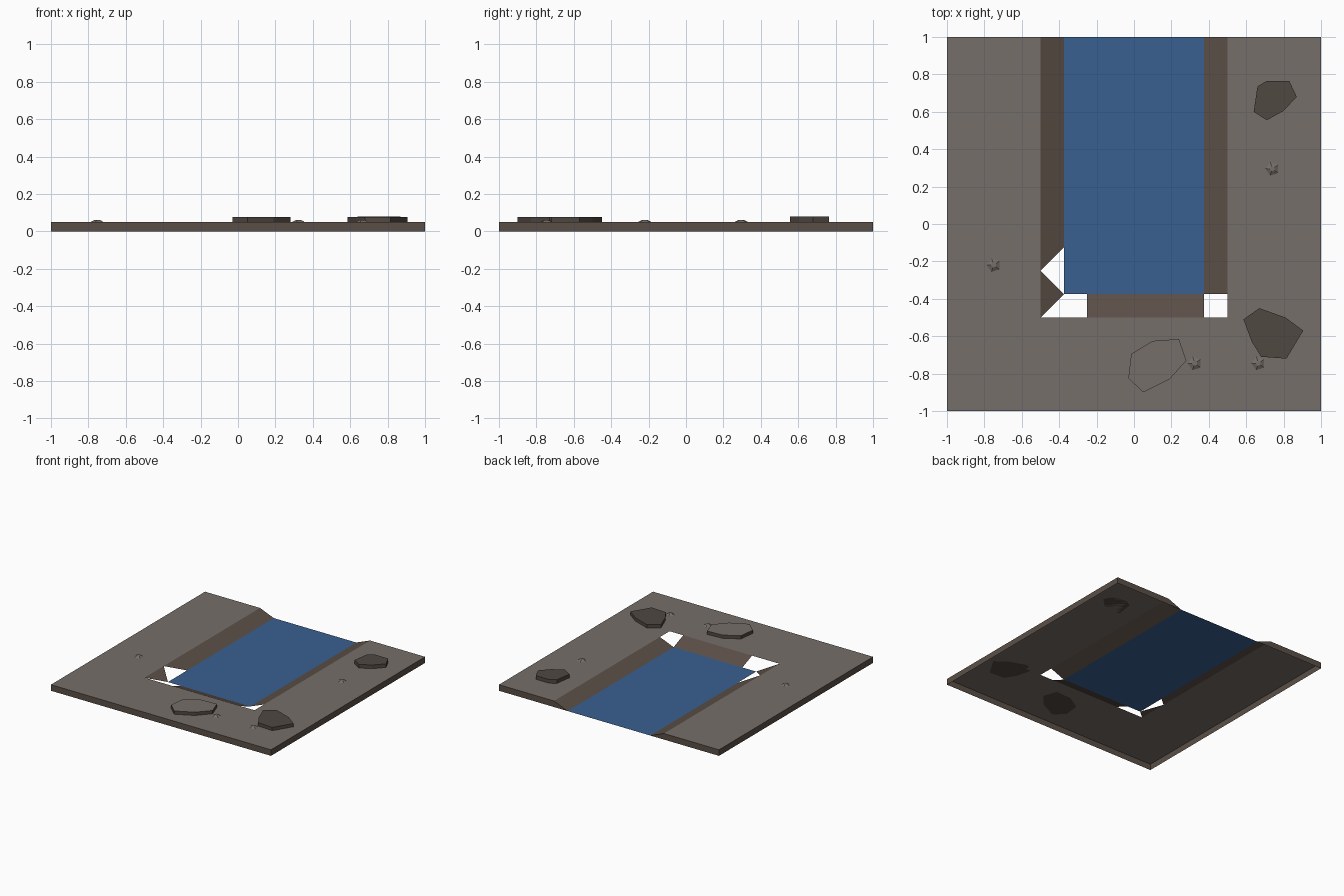
import bpy
import bmesh
from mathutils import Vector

cube = bpy.data.objects.get("Cube")
if cube:
    bpy.data.objects.remove(cube)


def material(name, rgb):
    linear = [((c / 255 + 0.055) / 1.055) ** 2.4 for c in rgb] + [1]
    mat = bpy.data.materials.new(name)
    mat.use_nodes = True
    mat.diffuse_color = linear
    mat.node_tree.nodes["Principled BSDF"].inputs["Base Color"].default_value = linear
    return mat


STONE = material("grey stone", (117, 110, 104))
DIRT = material("brown dirt", (91, 79, 71))
ROCK = material("dark rock", (80, 72, 66))
WATER = material("blue water", (57, 96, 145))

TOP = 0.05     # ground height
RIM = 0.5      # half width of the channel at ground level
BED = 0.375    # half width of the water


def make_object(name, bm, mats):
    mesh = bpy.data.meshes.new(name)
    bm.to_mesh(mesh)
    bm.free()
    for mat in mats:
        mesh.materials.append(mat)
    obj = bpy.data.objects.new(name, mesh)
    bpy.context.collection.objects.link(obj)
    return obj


def sheet(name, polygons, mat):
    """Open surface whose faces look upward, or outward when vertical."""
    bm = bmesh.new()
    for points in polygons:
        face = bm.faces.new([bm.verts.new(p) for p in points])
        face.normal_update()
        outward = Vector((0, 0, 1))
        if abs(face.normal.z) < 0.01:
            outward = face.calc_center_median()
            outward.z = 0
        if face.normal.dot(outward) < 0:
            face.normal_flip()
    bmesh.ops.remove_doubles(bm, verts=bm.verts, dist=0.0001)
    return make_object(name, bm, [mat])


def rect(x0, x1, y0, y1, z):
    return [(x0, y0, z), (x1, y0, z), (x1, y1, z), (x0, y1, z)]


def wall(a, b):
    return [(*a, 0), (*b, 0), (*b, TOP), (*a, TOP)]


# Ground around the channel
sheet("ground", [rect(-1, -RIM, -RIM, 1, TOP), rect(RIM, 1, -RIM, 1, TOP),
                 rect(-1, 1, -1, -RIM, TOP)], STONE)

# Outer walls, with the back one open at the channel
walls = [wall((-1, -1), (1, -1))]
for s in (-1, 1):
    walls.append(wall((s, -1), (s, 1)))
    walls.append([(s, 1, 0), (s * BED, 1, 0), (s * RIM, 1, TOP), (s, 1, TOP)])
sheet("outer_walls", walls, DIRT)

# Water
sheet("water", [rect(-BED, BED, -BED, 1, 0)], WATER)

# Sloping banks, with gaps at the corners
sheet("left_bank", [[(RIM, -BED, TOP), (RIM, 1, TOP), (BED, 1, 0), (BED, -BED, 0)]], DIRT)
sheet("front_bank", [[(-0.25, -RIM, TOP), (BED, -RIM, TOP),
                      (BED, -BED, 0), (-0.25, -BED, 0)]], DIRT)
sheet("right_bank", [
    [(-RIM, 1, TOP), (-RIM, -0.25, TOP), (-BED, -0.125, 0), (-BED, 1, 0)],
    [(-RIM, -0.25, TOP), (-RIM, -RIM, TOP), (-BED, -BED, 0)]], DIRT)


# Flat rocks, extruded from outlines
def flat_rock(name, outline, height, top_slot):
    bm = bmesh.new()
    base = bm.faces.new([bm.verts.new((x, y, TOP)) for x, y in outline])
    result = bmesh.ops.extrude_face_region(bm, geom=[base], use_keep_orig=True)
    raised = [g for g in result["geom"] if isinstance(g, bmesh.types.BMVert)]
    bmesh.ops.translate(bm, verts=raised, vec=(0, 0, height))
    bmesh.ops.recalc_face_normals(bm, faces=bm.faces)
    for face in bm.faces:
        face.material_index = top_slot if face.normal.z > 0.5 else 0
    make_object(name, bm, [ROCK, STONE])


flat_rock("back_rock", [(0.66, 0.735), (0.71, 0.765), (0.83, 0.765), (0.87, 0.68),
                        (0.80, 0.605), (0.71, 0.555), (0.64, 0.6)], 0.03, 0)
flat_rock("corner_rock", [(0.585, -0.51), (0.67, -0.45), (0.81, -0.5), (0.905, -0.57),
                          (0.815, -0.72), (0.68, -0.71), (0.63, -0.63)], 0.027, 0)
flat_rock("front_rock", [(-0.015, -0.695), (0.1, -0.625), (0.24, -0.615), (0.28, -0.73),
                         (0.19, -0.83), (0.05, -0.9), (-0.03, -0.825)], 0.027, 1)

# Low five-sided pebbles
for i, (x, y) in enumerate([(0.74, 0.295), (0.325, -0.745), (0.665, -0.745), (-0.75, -0.22)]):
    bm = bmesh.new()
    bmesh.ops.create_cone(bm, cap_ends=True, segments=5, radius1=0.038,
                          radius2=0.014, depth=0.012)
    pebble = make_object(f"pebble_{i + 1}", bm, [STONE])
    pebble.location = (x, y, TOP + 0.006)
    pebble.rotation_euler.z = 0.3
